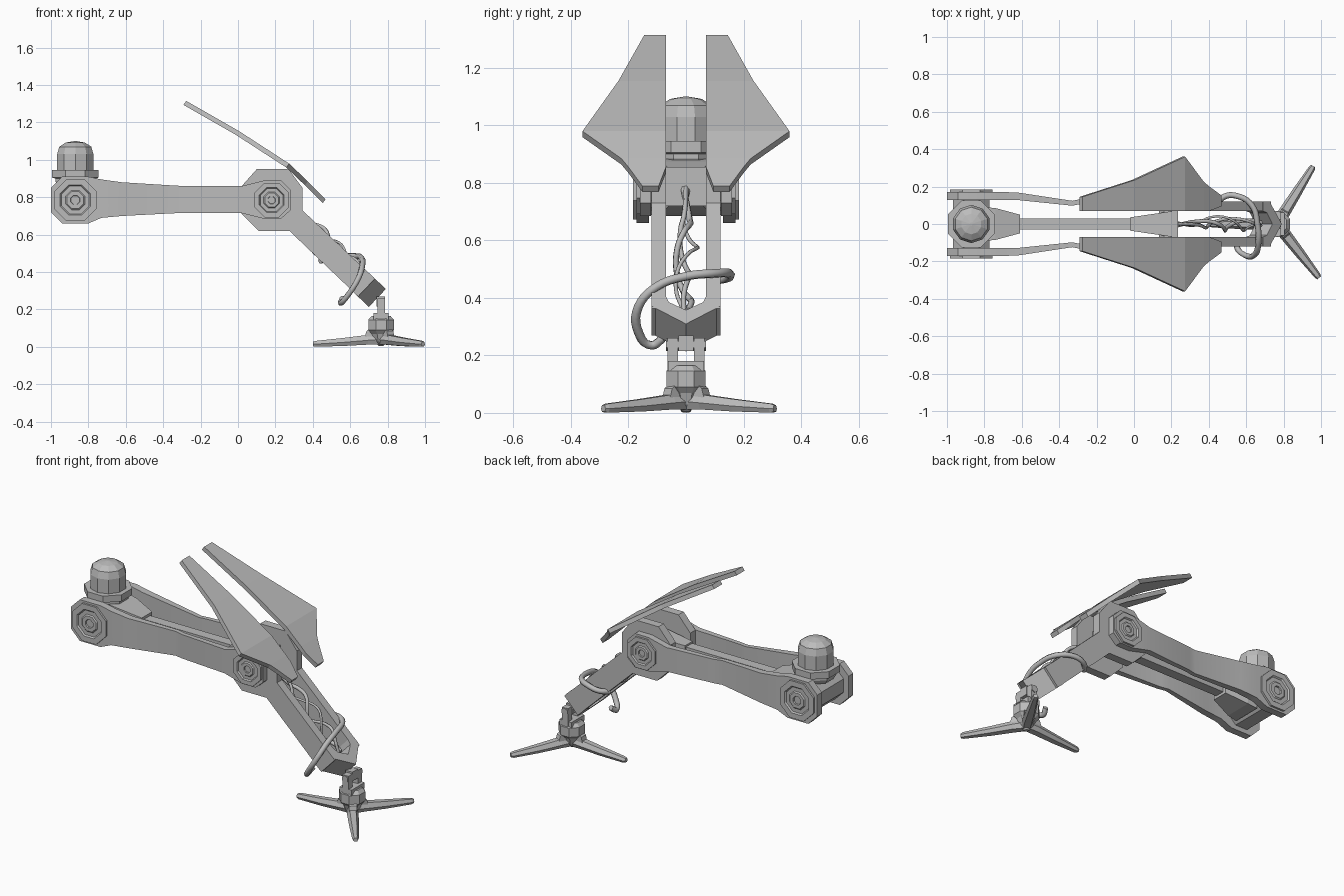
import bpy, bmesh, math
from mathutils import Vector

cube = bpy.data.objects.get("Cube")
if cube:
    bpy.data.objects.remove(cube, do_unlink=True)

grey = bpy.data.materials.new("mid grey")
grey.use_nodes = True
grey.diffuse_color = (0.5, 0.5, 0.5, 1)
grey.node_tree.nodes["Principled BSDF"].inputs["Base Color"].default_value = (0.5, 0.5, 0.5, 1)


def loft(name, rings, smooth=False):
    """Skin a row of equal point rings and cap both ends."""
    bm = bmesh.new()
    rows = [[bm.verts.new(p) for p in ring] for ring in rings]
    n = len(rows[0])
    for a, b in zip(rows, rows[1:]):
        for i in range(n):
            j = (i + 1) % n
            bm.faces.new((a[i], a[j], b[j], b[i]))
    bm.faces.new(rows[0])
    bm.faces.new(rows[-1])
    bmesh.ops.recalc_face_normals(bm, faces=bm.faces)
    mesh = bpy.data.meshes.new(name)
    bm.to_mesh(mesh)
    bm.free()
    mesh.materials.append(grey)
    obj = bpy.data.objects.new(name, mesh)
    bpy.context.collection.objects.link(obj)
    if smooth:
        bpy.ops.object.select_all(action="DESELECT")
        obj.select_set(True)
        bpy.context.view_layer.objects.active = obj
        bpy.ops.object.shade_smooth_by_angle(angle=math.radians(25))
    return obj


def lathe(name, profile, n, origin, axis):
    """Turn (radius, height) pairs around an axis through origin."""
    axis = Vector(axis)
    u = Vector((1, 0, 0))
    v = axis.cross(u)
    rings = []
    for r, h in profile:
        angles = [2 * math.pi * (i + 0.5) / n for i in range(n)]
        rings.append([Vector(origin) + axis * h + (u * math.cos(a) + v * math.sin(a)) * r for a in angles])
    return loft(name, rings)


def box(name, x, y, z):
    return loft(name, [[(x[0], b, c), (x[1], b, c), (x[1], b, d), (x[0], b, d)]
                       for b, c, d in ((y[0], *z), (y[1], *z))])


def side_plate(name, outline, y0, y1):
    return loft(name, [[(x, y, z) for x, z in outline] for y in (y0, y1)])


def cable(name, points, radius):
    curve = bpy.data.curves.new(name, "CURVE")
    curve.dimensions = "3D"
    curve.bevel_depth = radius
    curve.bevel_resolution = 1
    curve.resolution_u = 5
    curve.use_fill_caps = True
    spline = curve.splines.new("BEZIER")
    spline.bezier_points.add(len(points) - 1)
    for bp, p in zip(spline.bezier_points, points):
        bp.co = p
        bp.handle_left_type = bp.handle_right_type = "AUTO"
    curve.materials.append(grey)
    obj = bpy.data.objects.new(name, curve)
    bpy.context.collection.objects.link(obj)


# Leg frame: u runs down the shin, v is across it
KNEE, SHIN = Vector((0.31, 0.675)), Vector((0.725, -0.689))
ACROSS = Vector((0.689, 0.725))


def shin(u, y, v):
    p = KNEE + SHIN * u + ACROSS * v
    return (p.x, y, p.y)


# Upper arm stations: x, bottom, top, inner y, outer y
ARM = [(-1, .72, .85, .128, .172), (-.94, .66, .91, .128, .172), (-.8, .66, .91, .128, .172),
       (-.73, .69, .895, .128, .172), (-.62, .7, .88, .128, .168), (-.33, .715, .862, .098, .124),
       (-.28, .715, .86, .108, .134), (.02, .715, .86, .121, .158), (.1, .695, .88, .121, .16),
       (.14, .685, .89, .121, .16), (.23, .685, .89, .121, .16), (.28, .73, .84, .121, .16)]
HUB = [(1, 0), (1, .014), (.72, .014), (.66, .006), (.46, .006), (.4, .012), (.22, .012), (.2, .004)]
PLATE = [(.02, .71), (.02, .86), (.1, .95), (.27, .95), (.345, .85), (.345, .73)]
# Shield stations: x, z, inner y, outer y
SHIELD = [(-.28, 1.31, .07, .145), (0, 1.15, .07, .235), (.27, .975, .07, .36),
          (.37, .88, .07, .225), (.40, .85, .07, .2), (.465, .785, .095, .152)]

for side, s in (("back", 1), ("front", -1)):
    # Upper arm plate and its octagonal joint caps
    loft(side + "_upper_arm", [[(x, s * a, lo), (x, s * b, lo), (x, s * b, hi), (x, s * a, hi)]
                               for x, lo, hi, a, b in ARM], smooth=True)
    for joint, x, y, r in (("shoulder", -.87, .17, .122), ("knee", .18, .158, .1)):
        lathe(f"{side}_{joint}_cap", [(k * r, h) for k, h in HUB], 8, (x, s * y, .785), (0, s, 0))
    # Knee and shin plate
    end = [shin(.52, 0, .065), shin(.52, 0, -.065)]
    outline = PLATE + [(p[0], p[2]) for p in end] + [(.275, .62), (.11, .62)]
    side_plate(side + "_shin_plate", outline, s * .07, s * .12)
    # Shield
    t = Vector((.012, 0, .016))
    loft(side + "_shield", [[Vector((x, s * a, z)) - t, Vector((x, s * b, z)) - t,
                             Vector((x, s * b, z)) + t * .3, Vector((x, s * a, z)) + t * .3]
                            for x, z, a, b in SHIELD])
    # Ankle prong
    box(side + "_ankle_prong", (.745, .785), (s * .027, s * .065), (.14, .26))

# Pointed end of the shin
chevron = [(.46, -.12), (.51, -.12), (.6, 0), (.51, .12), (.46, .12),
           (.46, .07), (.49, .06), (.53, 0), (.49, -.06), (.46, -.07)]
loft("shin_end", [[shin(u, y, v) for u, y in chevron] for v in (-.066, .066)])

# Shoulder core, collar and dome
lathe("shoulder_axle", [(.105, -.13), (.105, .13)], 8, (-.87, 0, .785), (0, 1, 0))
lathe("dome_collar", [(.1, .86), (.115, .885), (.115, .9), (.135, .905), (.135, .945), (.1, .945)],
      8, (-.87, 0, 0), (0, 0, 1))
lathe("dome", [(.102, .94), (.102, 1.03), (.09, 1.07), (.055, 1.092), (.008, 1.1)],
      10, (-.87, 0, 0), (0, 0, 1))

# Central beam from shoulder to knee
BEAM = [(-.8, .09, .1), (-.74, .085, .09), (-.61, .05, .055), (-.609, .03, .04),
        (-.02, .03, .04), (-.019, .036, .05), (.2, .068, .065)]
loft("central_beam", [[(x, -w, .785 - h), (x, w, .785 - h), (x, w, .785 + h), (x, -w, .785 + h)]
                      for x, w, h in BEAM])
box("knee_cross_plate", (.2, .235), (-.07, .07), (.72, .855))
lathe("knee_axle", [(.05, -.13), (.05, .13)], 8, (.18, 0, .785), (0, 1, 0))

# Ankle and foot
FOOT = Vector((.765, 0, 0))
lathe("ankle_pin", [(.022, -.07), (.022, .07)], 6, (.765, 0, .238), (0, 1, 0))
box("ankle_tongue", (.74, .785), (-.026, .026), (.215, .27))
box("ankle_block", (.725, .805), (-.062, .062), (.145, .18))
lathe("ankle_hub", [(.012, .004), (.04, .03), (.055, .07), (.074, .09), (.074, .145), (.055, .165)],
      8, FOOT, (0, 0, 1))
TOE = [(.0, .03, .012, .075), (.07, .032, .012, .064), (.2, .027, .005, .048),
       (.35, .018, .001, .032), (.365, .013, .004, .027)]
for i, deg in enumerate((58, 180, -52)):
    d = Vector((math.cos(math.radians(deg)), math.sin(math.radians(deg)), 0))
    w = Vector((-d.y, d.x, 0))
    up = Vector((0, 0, 1))
    loft(f"toe_{i + 1}", [[FOOT + d * r + w * (k * b) + up * (lo + (hi - lo) * f)
                           for k, f in ((-.6, 0), (.6, 0), (1, .45), (.55, 1), (-.55, 1), (-1, .45))]
                          for r, b, lo, hi in TOE])
    # Knuckle over the toe root
    loft(f"toe_knuckle_{i + 1}", [[FOOT + d * r + w * y + up * z for y, z in
                                   ((-.022, .04), (.022, .04), (.022, hi), (-.022, hi))]
                                  for r, hi in ((.03, .12), (.078, .085), (.085, .06))])

# Loose cable looped around the shin
cable("loop_cable", [(.44, .1, .46), (.48, .145, .47), (.55, .15, .485), (.63, .1, .485),
                     (.66, 0, .475), (.665, -.1, .44), (.645, -.165, .37), (.59, -.165, .28),
                     (.55, -.12, .235), (.56, -.08, .26)], .016)

# Twisted cables running inside the shin
for i, (phase, ry, rv, r) in enumerate(((0, .035, .07, .011), (2.2, .03, .075, .009), (4.2, .045, .06, .007))):
    pts = [(.22, .01 * (i - 1), .79)]
    for k in range(9):
        f = k / 8
        a = phase + f * 7
        fade = math.sin(math.pi * (.12 + .8 * f))
        pts.append(shin(.02 + .47 * f, ry * math.cos(a) * fade, .015 + rv * math.sin(a) * fade))
    cable(f"inner_cable_{i + 1}", pts, r)
